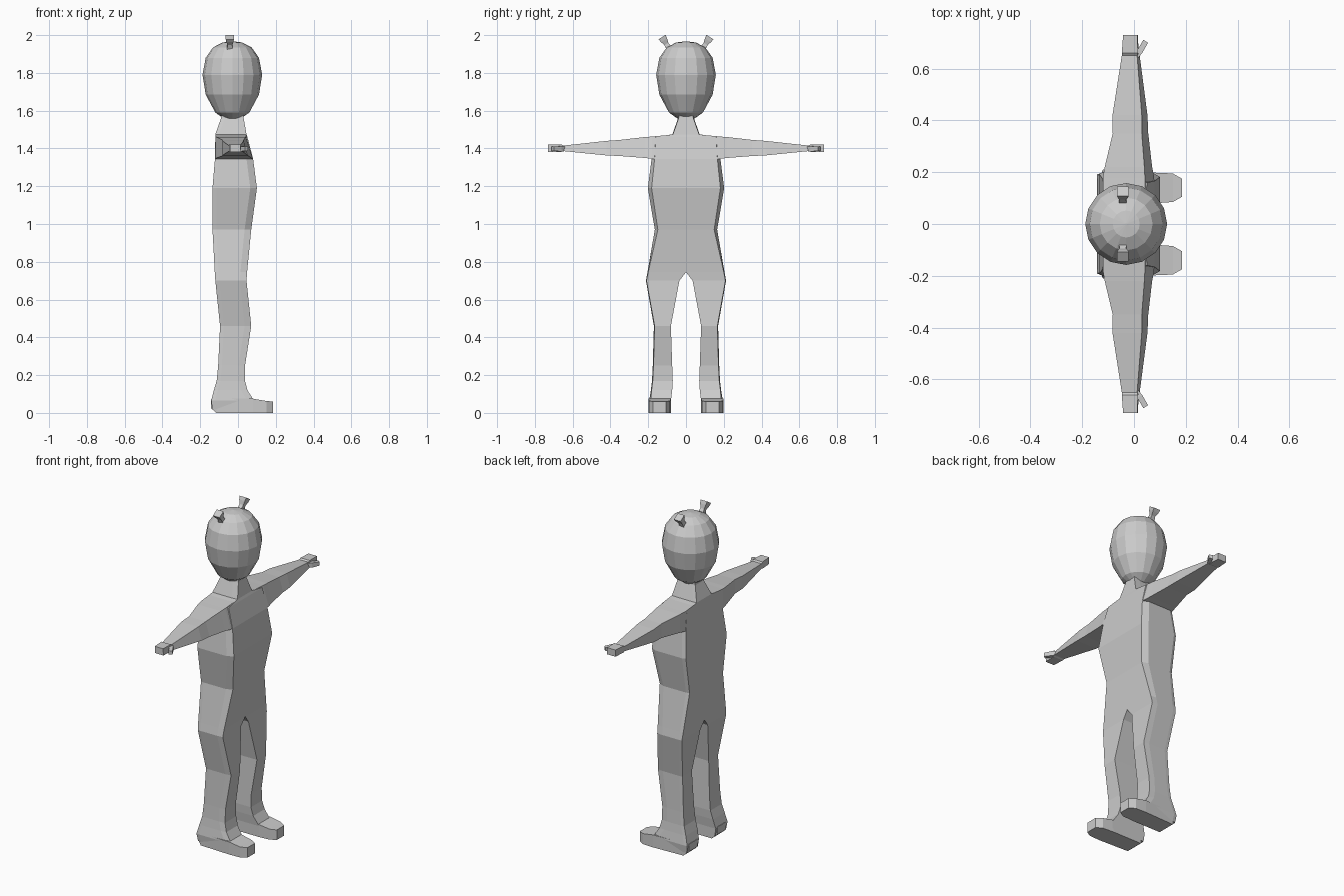
import bpy, bmesh, math
from mathutils import Vector

skin = bpy.data.materials.new("grey skin")
skin.diffuse_color = (0.6, 0.6, 0.6, 1)


def loft(name, rings, mirror=True):
    """Skin a list of equal-length point rings, cap both ends, mirror across y = 0."""
    bm = bmesh.new()
    loops = [[bm.verts.new(p) for p in r] for r in rings]
    n = len(loops[0])
    for a, b in zip(loops, loops[1:]):
        for i in range(n):
            j = (i + 1) % n
            bm.faces.new((a[i], a[j], b[j], b[i]))
    bm.faces.new(loops[0])
    bm.faces.new(loops[-1])
    bmesh.ops.recalc_face_normals(bm, faces=bm.faces[:])
    if mirror:  # open the centre seam so both halves weld together
        seam = [f for f in bm.faces if all(abs(v.co.y) < 1e-5 for v in f.verts)]
        bmesh.ops.delete(bm, geom=seam, context='FACES')
    me = bpy.data.meshes.new(name)
    bm.to_mesh(me)
    bm.free()
    me.materials.append(skin)
    ob = bpy.data.objects.new(name, me)
    bpy.context.collection.objects.link(ob)
    if mirror:
        m = ob.modifiers.new("mirror", 'MIRROR')
        m.use_axis = (False, True, False)
        m.merge_threshold = 0.0005
    return ob


# Neck, torso and legs: z, inner y, outer y, back x, front x, front chamfer
body = [
    (1.60, 0, .037, -.085, .025, .003),
    (1.56, 0, .042, -.09, .03, .003),
    (1.475, 0, .072, -.12, .045, .003),
    (1.46, 0, .165, -.12, .05, .005),
    (1.345, 0, .182, -.122, .08, .016),
    (1.19, 0, .202, -.135, .10, .02),
    (.97, 0, .165, -.135, .07, .016),
    (.745, 0, .204, -.123, .048, .004),
    (.70, .035, .212, -.12, .045, .003),
    (.46, .08, .17, -.095, .07, .004),
    (.25, .073, .176, -.105, .037, .004),
    (.17, .07, .18, -.113, .037, .004),
    (.12, .073, .186, -.128, .05, .004),
    (.065, .08, .195, -.142, .085, .008),
    (.02, .08, .19, -.135, .085, .008),
]
loft("body_and_legs", [
    [(xb, yi, z), (xb, yo - c * .4, z), (xb + .02, yo, z),
     (xf - .035, yo, z), (xf, yo - c, z), (xf, yi, z)]
    for z, yi, yo, xb, xf, c in body])

# Feet: x, inner y, outer y, bottom z, top z
feet = [
    (-.143, .095, .175, .025, .07),
    (-.115, .08, .19, 0, .075),
    (.08, .08, .198, 0, .075),
    (.15, .085, .195, 0, .063),
    (.185, .105, .175, 0, .06),
]
loft("feet", [[(x, a, b), (x, c, b), (x, c, t), (x, a, t)] for x, a, c, b, t in feet])

# Arms and hands: y, bottom z, top z, back x, front x at top, front x at bottom
arms = [
    (.06, 1.345, 1.474, -.12, .045, .08),
    (.18, 1.345, 1.463, -.12, .042, .078),
    (.22, 1.35, 1.46, -.113, .04, .07),
    (.35, 1.36, 1.445, -.082, .03, .055),
    (.42, 1.363, 1.44, -.083, .03, .052),
    (.65, 1.386, 1.415, -.047, .012, .022),
    (.66, 1.382, 1.422, -.047, .015, .018),
    (.73, 1.382, 1.422, -.042, .013, .015),
]
loft("arms", [[(xb, y, b), (fb, y, b), (ft, y, t), (xb, y, t)]
              for y, b, t, xb, ft, fb in arms])

# Thumbs
thumbs = [(.0, .64, .012), (.022, .665, .014), (.045, .705, .011)]
loft("thumbs", [[(x - .009, y + .006, 1.398 - h), (x + .009, y - .006, 1.398 - h),
                 (x + .009, y - .006, 1.398 + h), (x - .009, y + .006, 1.398 + h)]
                for x, y, h in thumbs])

# Egg-shaped head: z, radius
egg = [(1.558, .045), (1.59, .09), (1.685, .141), (1.79, .158),
       (1.88, .141), (1.935, .102), (1.961, .052), (1.967, .004)]
loft("head", [[(-.03 + r * math.cos(i * math.pi / 8), r * math.sin(i * math.pi / 8), z)
               for i in range(16)] for z, r in egg], mirror=False)

# Flared antennae leaning outwards: distance along stem, half width
base, axis = Vector((-.043, .08, 1.915)), Vector((0, .5, .8)).normalized()
side, depth = Vector((1, 0, 0)), axis.cross(Vector((1, 0, 0)))
stalk = [(0, .018), (.045, .012), (.068, .019), (.088, .022)]
loft("antennae", [[base + axis * d + side * (u * w) + depth * (v * w)
                   for u, v in ((-1, -1), (1, -1), (1, 1), (-1, 1))]
                  for d, w in stalk])
